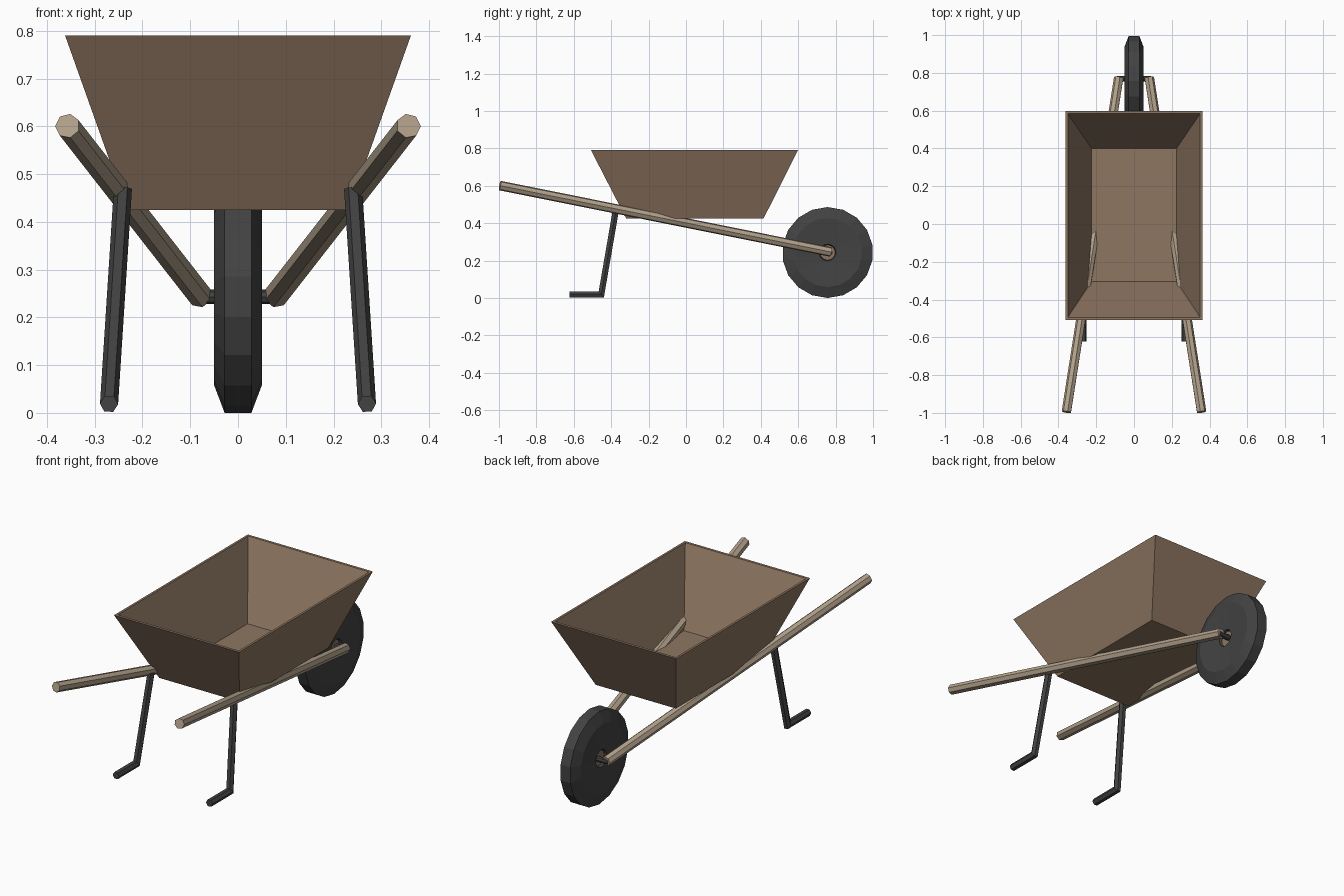
import bpy, bmesh, math
from mathutils import Vector, Matrix

if "Cube" in bpy.data.objects:
    bpy.data.objects.remove(bpy.data.objects["Cube"])


def material(name, rgb):
    m = bpy.data.materials.new(name)
    m.diffuse_color = (*rgb, 1)
    m.use_nodes = True
    m.node_tree.nodes["Principled BSDF"].inputs["Base Color"].default_value = m.diffuse_color
    return m


BROWN = material("brown", (0.27, 0.18, 0.12))
WOOD = material("wood", (0.45, 0.36, 0.26))
DARK = material("dark", (0.055, 0.055, 0.055))


def make(name, rings, mat, cap=True, closed=False):
    """Loft a list of equal-length point rings into an object."""
    bm = bmesh.new()
    vs = [[bm.verts.new(p) for p in r] for r in rings]
    n = len(vs[0])
    pairs = list(zip(vs, vs[1:]))
    if closed:
        pairs.append((vs[-1], vs[0]))
    for a, b in pairs:
        for i in range(n):
            j = (i + 1) % n
            bm.faces.new((a[i], a[j], b[j], b[i]))
    if cap:
        bm.faces.new(vs[0])
        bm.faces.new(vs[-1])
    bmesh.ops.recalc_face_normals(bm, faces=bm.faces)
    me = bpy.data.meshes.new(name)
    bm.to_mesh(me)
    bm.free()
    me.materials.append(mat)
    ob = bpy.data.objects.new(name, me)
    bpy.context.collection.objects.link(ob)
    return ob


def tube(name, path, r, sides, mat):
    """Faceted tube along a path with mitred corners."""
    pts = [Vector(p) for p in path]
    dirs = [(b - a).normalized() for a, b in zip(pts, pts[1:])]
    side = Vector((1, 0, 0))
    d0 = dirs[0]
    u = (side - d0 * side.dot(d0)).normalized()
    v = d0.cross(u)
    ring = [pts[0] + r * (u * math.cos(t) + v * math.sin(t))
            for t in (2 * math.pi * i / sides for i in range(sides))]
    rings = [ring]
    for i, d in enumerate(dirs):
        n = (d + dirs[i + 1]).normalized() if i + 1 < len(dirs) else d
        ring = [p + d * ((pts[i + 1] - p).dot(n) / d.dot(n)) for p in ring]
        rings.append(ring)
    return make(name, rings, mat)


def mirror(ob):
    ob.modifiers.new("mirror", 'MIRROR').use_axis = (True, False, False)


def rect(x, y0, y1, z):
    return [(-x, y0, z), (x, y0, z), (x, y1, z), (-x, y1, z)]


# Tray: thin-walled tapered box, open at the top
make("tray", [rect(0.232, -0.32, 0.415, 0.425),
              rect(0.362, -0.508, 0.598, 0.79),
              rect(0.350, -0.494, 0.584, 0.79),
              rect(0.225, -0.305, 0.400, 0.435)], BROWN)

# Handles running from the grips to the axle
mirror(tube("handle", [(0.357, -0.995, 0.601), (0.08, 0.775, 0.246)], 0.026, 7, WOOD))

# Bent legs with feet pointing forward
mirror(tube("leg", [(0.241, -0.375, 0.47), (0.27, -0.453, 0.019),
                    (0.27, -0.623, 0.019)], 0.019, 6, DARK))


def lathe(name, profile, sides, mat, cap):
    """Revolve (x, radius) points around the wheel axis."""
    rings = [[(x, 0.757 + r * math.sin(t), 0.243 + r * math.cos(t))
              for t in (2 * math.pi * i / sides for i in range(sides))]
             for x, r in profile]
    return make(name, rings, mat, cap)


# Tyre disc, hub and axle
half = [(0.025, 0.04), (0.04, 0.045), (0.05, 0.185), (0.028, 0.243)]
lathe("wheel", [(-x, r) for x, r in half] + half[::-1], 18, DARK, False)
lathe("hub", [(-0.027, 0.04), (0.027, 0.04)], 18, BROWN, True)
axle = lathe("axle", [(-0.09, 0.015), (0.09, 0.015)], 8, DARK, True)
axle.location.y = 0.012
